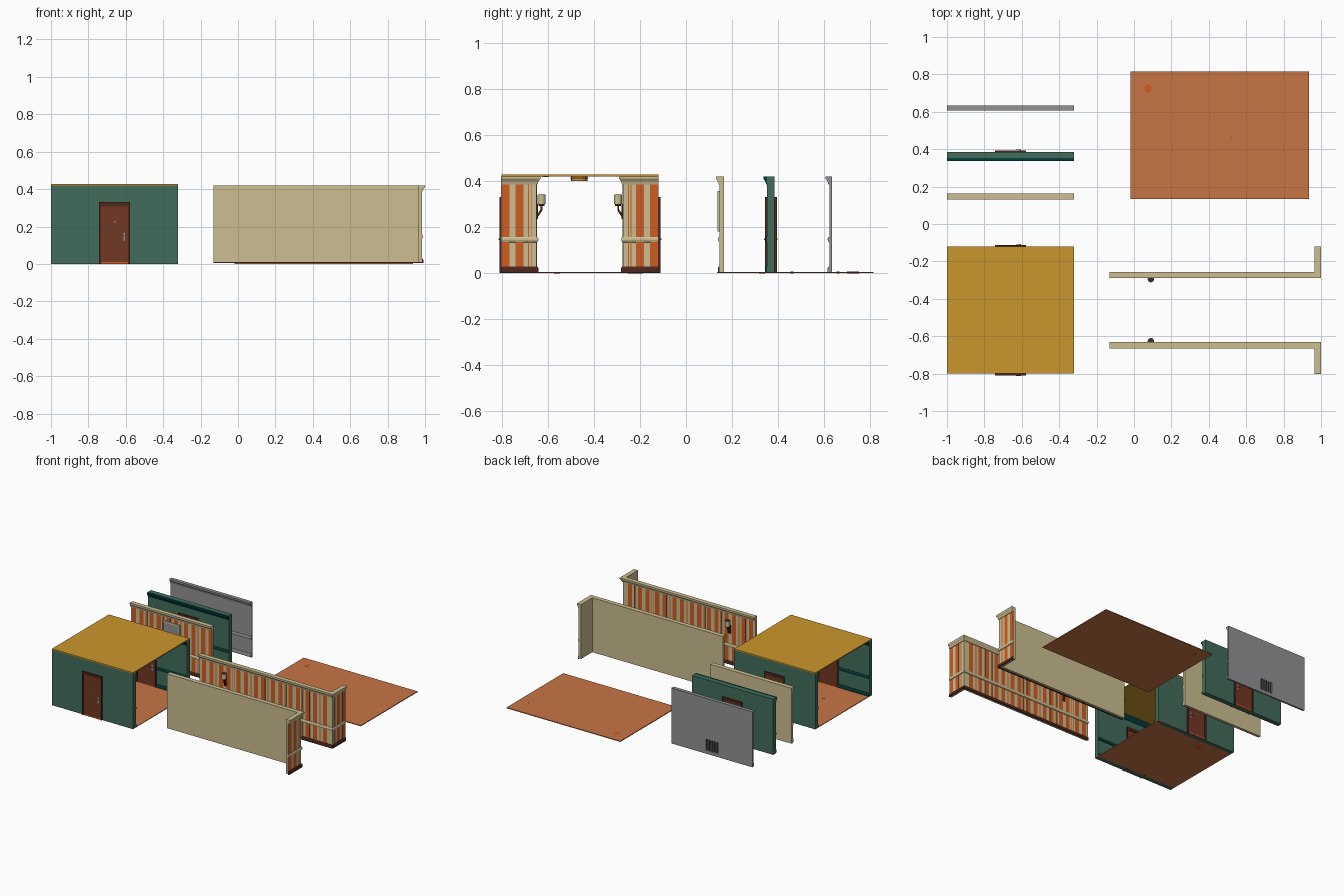
import bpy, bmesh, math
from mathutils import Vector, Matrix

if "Cube" in bpy.data.objects:
    bpy.data.objects.remove(bpy.data.objects["Cube"])


def mat(name, r, g, b):
    lin = [(c / 255 / 12.92 if c < 11 else ((c / 255 + .055) / 1.055) ** 2.4) for c in (r, g, b)]
    m = bpy.data.materials.new(name)
    m.diffuse_color = (*lin, 1)
    m.use_nodes = True
    m.node_tree.nodes["Principled BSDF"].inputs["Base Color"].default_value = m.diffuse_color
    return m


GREEN = mat("wall green", 66, 108, 91)
TEAL = mat("dark teal", 2, 62, 58)
TAN = mat("cream tan", 205, 191, 146)
ORANGE = mat("stripe orange", 207, 93, 36)
FLOOR = mat("terracotta", 200, 117, 69)
MUSTARD = mat("mustard", 202, 150, 45)
GREY = mat("panel grey", 146, 146, 148)
DOOR = mat("door brown", 114, 56, 36)
DARK = mat("dark brown", 78, 38, 27)
BLACK = mat("charcoal", 52, 50, 52)


class Frame:
    """Wall face: s runs along it, d comes out of it, z is up."""
    def __init__(self, o, u, n):
        self.o, self.u, self.n = (Vector((*v, 0)) for v in (o, u, n))

    def p(self, s, d, z):
        return self.o + self.u * s + self.n * d + Vector((0, 0, z))


WORLD = Frame((0, 0), (1, 0), (0, 1))


def finish(name, bm, material):
    bmesh.ops.recalc_face_normals(bm, faces=bm.faces[:])
    me = bpy.data.meshes.new(name)
    bm.to_mesh(me)
    bm.free()
    me.materials.append(material)
    ob = bpy.data.objects.new(name, me)
    bpy.context.collection.objects.link(ob)
    return ob


def add_prism(bm, f, prof, s0, s1, m0=0, m1=0):
    """Sweep a (d, z) profile from s0 to s1; m0/m1 mitre the ends."""
    a = [bm.verts.new(f.p(s0 - m0 * d, d, z)) for d, z in prof]
    b = [bm.verts.new(f.p(s1 + m1 * d, d, z)) for d, z in prof]
    n = len(prof)
    bm.faces.new(a)
    bm.faces.new(b)
    for i in range(n):
        j = (i + 1) % n
        bm.faces.new((a[i], a[j], b[j], b[i]))


def boxes(name, f, material, *ranges):
    bm = bmesh.new()
    for s0, s1, d0, d1, z0, z1 in ranges:
        add_prism(bm, f, [(d0, z0), (d1, z0), (d1, z1), (d0, z1)], s0, s1)
    return finish(name, bm, material)


def discs(name, material, items, z0, z1, sides=14):
    """Flat round patches given as (x, y, rx, ry)."""
    bm = bmesh.new()
    for x, y, rx, ry in items:
        bmesh.ops.create_cone(bm, cap_ends=True, segments=sides, radius1=1, radius2=1, depth=1,
                              matrix=Matrix.Translation((x, y, (z0 + z1) / 2)) @ Matrix.Diagonal((rx, ry, z1 - z0, 1)))
    return finish(name, bm, material)


CROWN = [(0, .386), (.004, .386), (.007, .397), (.016, .41), (.016, .42), (0, .42)]
RAIL = [(0, .134), (.004, .136), (.007, .144), (.007, .15), (.003, .158), (0, .158)]
BASE = [(0, .004), (.008, .004), (.008, .02), (.004, .028), (0, .028)]


def mouldings(name, f, spans, length, trim, skirt, m0=0, m1=0):
    for part, prof, material in (("crown", CROWN, trim), ("rail", RAIL, trim), ("baseboard", BASE, skirt)):
        bm = bmesh.new()
        for s0, s1 in ([(0, length)] if part == "crown" else spans):
            add_prism(bm, f, prof, s0, s1, m0, m1)
        finish(f"{name}_{part}", bm, material)


def stripes(name, f, length, start=0.0):
    """Wallpaper: wide stripes, with thin lines in every second gap."""
    rows, s, k = [], start, 0
    while s < length - .005:
        rows.append((s, min(s + .034, length), 0, .001, .02, .4))
        if k % 2:
            for off in (.05, .061):
                if s + off + .004 < length:
                    rows.append((s + off, s + off + .004, 0, .001, .02, .4))
        s += .083 if k % 2 else .062
        k += 1
    boxes(name + "_stripes", f, ORANGE, *rows)


def door(name, f, c):
    """Door with frame, peephole and lever handle on one wall face."""
    boxes(name + "_frame", f, DARK, (c - .083, c - .073, 0, .009, 0, .33),
          (c + .073, c + .083, 0, .009, 0, .33), (c - .073, c + .073, 0, .009, .308, .33))
    boxes(name + "_leaf", f, DOOR, (c - .073, c + .073, 0, .004, .01, .308))
    boxes(name + "_threshold", f, ORANGE, (c - .073, c + .073, 0, .005, 0, .01))
    boxes(name + "_handle", f, GREY, (c + .047, c + .057, .004, .006, .122, .168),
          (c + .049, c + .055, .006, .013, .144, .151), (c + .03, c + .055, .01, .013, .144, .151),
          (c - .004, c + .004, .004, .006, .221, .229))


SPLIT = [(0, .257), (.423, .68)]


def green_wall(name, outer, inner):
    boxes(name, outer, GREEN, (0, .68, -.033, 0, 0, .42))
    mouldings(name, inner, SPLIT, .68, TEAL, TEAL)
    door(name + "_outer_door", outer, .34)
    door(name + "_inner_door", inner, .34)


# Room: front and back walls, open ends, floor and ceiling
green_wall("room_front_wall", Frame((-1, -.8), (1, 0), (0, -1)), Frame((-1, -.767), (1, 0), (0, 1)))
green_wall("room_back_wall", Frame((-1, -.12), (1, 0), (0, 1)), Frame((-1, -.153), (1, 0), (0, -1)))
boxes("room_floor", WORLD, FLOOR, (-1, -.32, -.8, -.12, 0, .005))
boxes("room_ceiling", WORLD, MUSTARD, (-1, -.32, -.8, -.12, .42, .428))
discs("room_floor_stains", ORANGE, [(-.77, -.22, .028, .034), (-.76, -.56, .014, .012)], -.0005, .0056)
discs("ceiling_stains", ORANGE, [(-.9, -.61, .014, .012), (-.42, -.61, .014, .012)], .4185, .421)
discs("ceiling_lamp", MUSTARD, [(-.66, -.463, .036, .036)], .4, .421, 16)
discs("ceiling_lamp_rim", DARK, [(-.66, -.463, .038, .038)], .412, .416, 16)

# Loose green wall, same as the room's back wall
green_wall("spare_green_wall", Frame((-1, .385), (1, 0), (0, 1)), Frame((-1, .352), (1, 0), (0, -1)))

# Loose striped wall with a framed pane
f = Frame((-1, .146), (1, 0), (0, -1))
boxes("spare_striped_wall", f, TAN, (0, .68, -.018, 0, 0, .42))
stripes("spare_striped_wall", f, .68, .01)
mouldings("spare_striped_wall", f, [(0, .68)], .68, TAN, DARK)
boxes("pane_frame", f, TAN, (.265, .277, 0, .009, .18, .357), (.403, .415, 0, .009, .18, .357),
      (.277, .403, 0, .009, .18, .192), (.277, .403, 0, .009, .345, .357))
boxes("pane", f, GREY, (.277, .403, 0, .004, .192, .345))

# Loose grey wall with a barred vent at the foot
f = Frame((-1, .622), (1, 0), (0, -1))
boxes("spare_grey_wall", f, GREY, (0, .29, -.011, 0, 0, .42), (.39, .68, -.011, 0, 0, .42),
      (.29, .39, -.011, 0, .11, .42), (.29, .39, -.011, 0, 0, .025))
mouldings("spare_grey_wall", f, [(0, .285), (.395, .68)], .68, GREY, GREY)
boxes("vent_back", f, BLACK, (.29, .39, -.002, 0, .025, .11))
boxes("vent_bars", f, GREY, *[(.303 + i * .02, .311 + i * .02, -.01, -.004, .025, .11) for i in range(4)])

# Loose floor slab with stains
boxes("spare_floor", WORLD, FLOOR, (-.02, .935, .135, .815, 0, .006))
discs("spare_floor_stains", ORANGE, [(.075, .725, .019, .025), (.52, .46, .008, .007),
                                     (.855, .66, .004, .006)], -.0005, .0066)
discs("spare_floor_underside_stain", ORANGE, [(.687, .33, .012, .012)], -.0005, .003)

# Corridor: two L-shaped striped walls, mirrored about y = -0.46
MID = -.461
for side, label in ((1, "back"), (-1, "front")):
    name = f"corridor_{label}_wall"
    yi = MID + side * .187
    f = Frame((-.13, yi), (1, 0), (0, -side))
    e = Frame((.983, yi), (0, side), (1, 0))
    boxes(name, f, TAN, (0, 1.113, -.018, 0, .008, .42))
    boxes(name + "_return", e, TAN, (.018, .155, -.018, 0, .008, .42))
    stripes(name, f, 1.1, .02)
    boxes(name + "_return_stripes", e, ORANGE, (.057, .092, 0, .001, .02, .4), (.118, .152, 0, .001, .02, .4),
          (.022, .026, 0, .001, .02, .4), (.033, .037, 0, .001, .02, .4))
    mouldings(name, f, [(0, 1.113)], 1.113, TAN, DARK, 0, 1)
    mouldings(name + "_return", e, [(0, .155)], .155, TAN, DARK, 1, 0)

    # Wall lamp: back plate, slanted arm, cup and open shade
    lamp = f"{label}_lamp"
    boxes(lamp + "_plate", f, DARK, (.208, .232, 0, .005, .235, .3))
    bm = bmesh.new()
    add_prism(bm, f, [(.003, .24), (.024, .272), (.024, .3), (.017, .3), (.017, .278), (.003, .256)], .216, .224)
    finish(lamp + "_arm", bm, DARK)
    c = f.p(.22, .021, 0)
    discs(lamp + "_cup", DARK, [(c.x, c.y, .013, .013)], .292, .3, 10)
    discs(lamp + "_shade", TAN, [(c.x, c.y, .0175, .0175)], .3, .34, 12)
    discs(lamp + "_shade_opening", BLACK, [(c.x, c.y, .016, .016)], .338, .341, 12)
